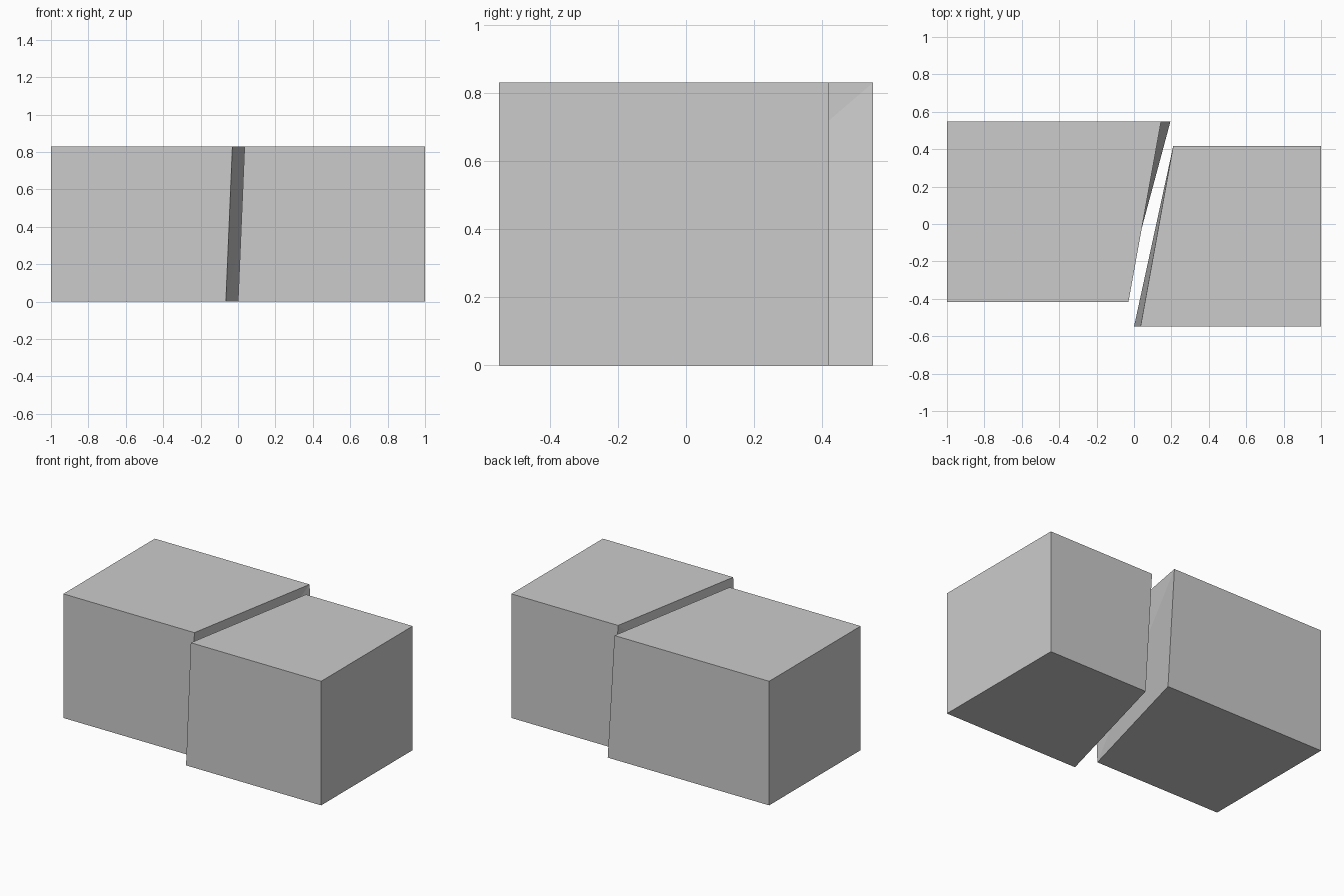
import bpy
import bmesh

cube = bpy.data.objects.get("Cube")
if cube:
    bpy.data.objects.remove(cube, do_unlink=True)

HEIGHT, DEPTH = 0.83, 0.967

# Single plain grey
grey = bpy.data.materials.new("plain grey")
grey.use_nodes = True
colour = (0.6, 0.6, 0.6, 1)
grey.diffuse_color = colour
grey.node_tree.nodes["Principled BSDF"].inputs["Base Color"].default_value = colour


def cut_block(name, outer_x, shift_x, front_y):
    """Box whose inner side is a slanted, twisted cut split along one diagonal."""
    back_y = front_y + DEPTH
    bm = bmesh.new()

    def corner(x, y, z):
        return bm.verts.new((x, y, z))

    # Outer side: front and back, bottom and top
    ofb, oft = corner(outer_x, front_y, 0), corner(outer_x, front_y, HEIGHT)
    obb, obt = corner(outer_x, back_y, 0), corner(outer_x, back_y, HEIGHT)
    # Inner cut side
    ifb = corner(shift_x - 0.065, front_y, 0)
    ift = corner(shift_x - 0.03, front_y, HEIGHT)
    ibb = corner(shift_x + 0.195, back_y, 0)
    ibt = corner(shift_x + 0.145, back_y, HEIGHT)

    for face in ((ofb, oft, obt, obb),      # outer side
                 (ofb, ifb, ift, oft),      # front
                 (obb, obt, ibt, ibb),      # back
                 (oft, ift, ibt, obt),      # top
                 (ofb, obb, ibb, ifb),      # bottom
                 (ifb, ibt, ift),           # cut, upper half
                 (ifb, ibb, ibt)):          # cut, lower half
        bm.faces.new(face)
    bmesh.ops.recalc_face_normals(bm, faces=bm.faces)

    mesh = bpy.data.meshes.new(name)
    bm.to_mesh(mesh)
    bm.free()
    mesh.materials.append(grey)
    bpy.context.collection.objects.link(bpy.data.objects.new(name, mesh))


# The two halves share the same cut, pulled apart and slid along it
cut_block("right_block", -1, 0, -0.418)
cut_block("left_block", 1, 0.065, -0.549)
